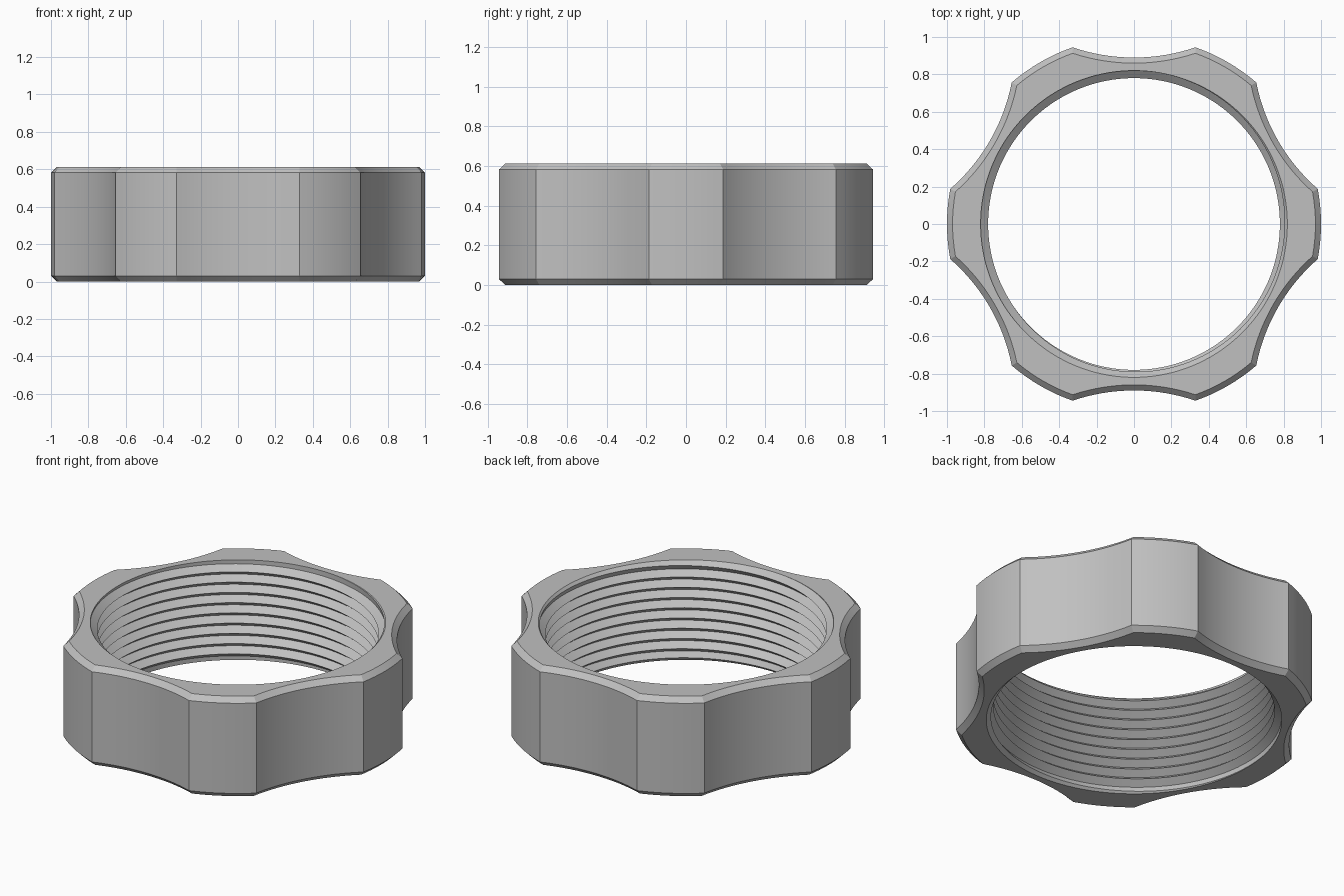
import bpy, bmesh
from math import sin, cos, acos, sqrt, pi, tau

cube = bpy.data.objects.get("Cube")
if cube:
    bpy.data.objects.remove(cube, do_unlink=True)

HEIGHT = 0.612
CHAMFER = 0.03
LOBES = 6
LOBE_STEPS, SCALLOP_STEPS = 8, 18
SCALLOP_R = 1.017          # radius of each hollow in the rim
SCALLOP_D = 1.907          # distance of its centre from the axis
MINOR, MAJOR, PITCH = 0.78, 0.82, 0.0627


def outline(inset):
    """Scalloped rim as (angle, radius) pairs, pulled in by inset."""
    r, s, d = 1 - inset, SCALLOP_R + inset, SCALLOP_D
    half = acos((r * r + d * d - s * s) / (2 * r * d))
    lobe = pi / LOBES - half
    points = []
    for k in range(LOBES):
        mid = k * tau / LOBES
        for i in range(LOBE_STEPS):
            points.append((mid - lobe + 2 * lobe * i / LOBE_STEPS, r))
        for i in range(SCALLOP_STEPS):
            a = -half + 2 * half * i / SCALLOP_STEPS
            points.append((mid + pi / LOBES + a,
                           d * cos(a) - sqrt(s * s - (d * sin(a)) ** 2)))
    points.append((points[0][0] + tau, points[0][1]))
    return points


def bore_radius(z, turn):
    """V-shaped thread, opened by a lead-in chamfer at both ends."""
    phase = (z / PITCH - turn) % 1
    thread = MINOR + (MAJOR - MINOR) * abs(1 - 2 * phase)
    lead_in = MAJOR - min(z, HEIGHT - z)
    return max(thread, lead_in)


# Closed cross-section at every angle: threaded bore, then rim
rim, edge = outline(0), outline(CHAMFER)
half_turns = range(-2, 2 * int(HEIGHT / PITCH) + 4)
bm = bmesh.new()
sections = []
for (angle, radius), (edge_angle, edge_radius) in zip(rim, edge):
    turn = (angle - rim[0][0]) / tau
    section = []
    for k in half_turns:
        z = min(max((k / 2 + turn) * PITCH, 0), HEIGHT)
        section.append((angle, bore_radius(z, turn), z))
    section += [(edge_angle, edge_radius, HEIGHT),
                (angle, radius, HEIGHT - CHAMFER),
                (angle, radius, CHAMFER),
                (edge_angle, edge_radius, 0)]
    sections.append([bm.verts.new((r * cos(a), r * sin(a), z))
                     for a, r, z in section])

# Skin neighbouring sections, then weld the seam and the thread ends
for a, b in zip(sections, sections[1:]):
    for i in range(len(a)):
        j = (i + 1) % len(a)
        bm.faces.new((a[i], b[i], b[j], a[j]))
bmesh.ops.remove_doubles(bm, verts=bm.verts, dist=0.00005)
bmesh.ops.recalc_face_normals(bm, faces=bm.faces)

mesh = bpy.data.meshes.new("threaded_ring_nut")
bm.to_mesh(mesh)
bm.free()
nut = bpy.data.objects.new("threaded_ring_nut", mesh)
bpy.context.collection.objects.link(nut)

# Single grey
grey = bpy.data.materials.new("grey")
grey.use_nodes = True
colour = (0.53, 0.53, 0.53, 1)
grey.diffuse_color = colour
grey.node_tree.nodes["Principled BSDF"].inputs["Base Color"].default_value = colour
mesh.materials.append(grey)

bpy.ops.object.select_all(action="DESELECT")
nut.select_set(True)
bpy.context.view_layer.objects.active = nut
bpy.ops.object.shade_smooth_by_angle(angle=pi / 7)
